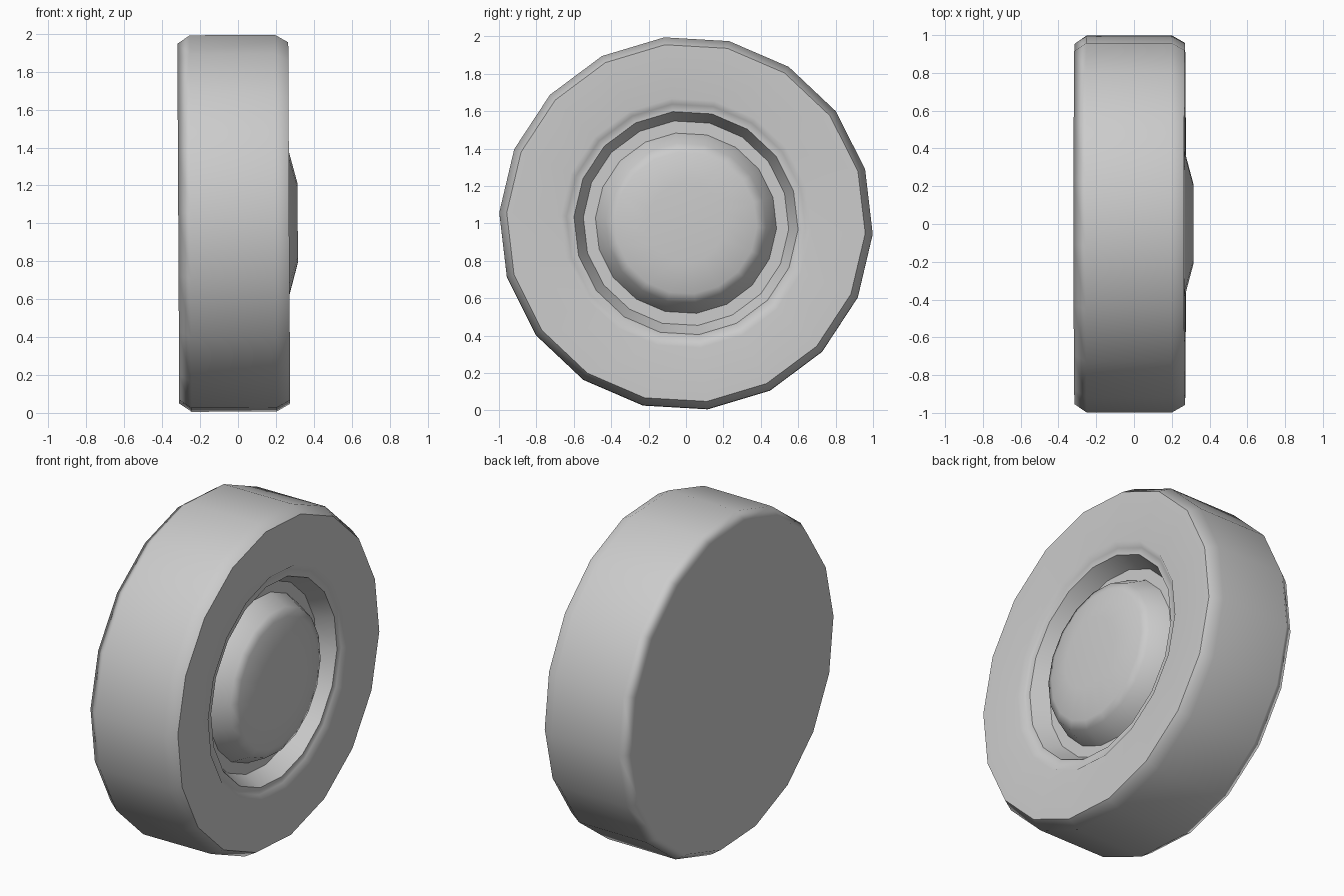
import bpy, bmesh
from math import sin, cos, pi, radians
from mathutils import Matrix

SIDES = 18
cube = bpy.data.objects.get("Cube")
if cube:
    bpy.data.objects.remove(cube)

grey = bpy.data.materials.new("light_grey")
grey.use_nodes = True
colour = (0.6, 0.6, 0.6, 1)
grey.diffuse_color = colour
grey.node_tree.nodes["Principled BSDF"].inputs["Base Color"].default_value = colour

# slight lean of the wheel, lifted to stand on the ground
PLACE = Matrix.Translation((0, 0, 1)) @ Matrix.Rotation(radians(-0.3), 4, 'Y')


def lathe(name, profile):
    """Spin (x, radius) points around the x axis and cap open ends."""
    bm = bmesh.new()
    rings = []
    for x, r in profile:
        angles = [radians(-3.3) + 2 * pi * i / SIDES for i in range(SIDES)]
        rings.append([bm.verts.new((x, r * cos(a), r * sin(a))) for a in angles])
    for a, b in zip(rings, rings[1:]):
        for i in range(SIDES):
            j = (i + 1) % SIDES
            bm.faces.new((a[i], a[j], b[j], b[i]))
    bm.faces.new(rings[0])
    bm.faces.new(rings[-1])
    bmesh.ops.recalc_face_normals(bm, faces=bm.faces)
    bm.transform(PLACE)
    mesh = bpy.data.meshes.new(name)
    bm.to_mesh(mesh)
    bm.free()
    mesh.materials.append(grey)
    ob = bpy.data.objects.new(name, mesh)
    bpy.context.collection.objects.link(ob)
    bpy.ops.object.select_all(action='DESELECT')
    ob.select_set(True)
    bpy.context.view_layer.objects.active = ob
    bpy.ops.object.shade_smooth_by_angle(angle=radians(58))
    weighted = ob.modifiers.new("weighted_normals", 'WEIGHTED_NORMAL')
    weighted.keep_sharp = True
    return ob


# tyre with chamfered shoulders, stepped lip and recessed rim
lathe("tyre", [(-0.315, 0.955), (-0.25, 1.0), (0.2, 1.0), (0.27, 0.96),
               (0.27, 0.67), (0.24, 0.64), (0.24, 0.6), (0.14, 0.55)])

# raised domed hub
lathe("hub", [(0.1, 0.507), (0.14, 0.485), (0.25, 0.43), (0.27, 0.38), (0.315, 0.21)])
